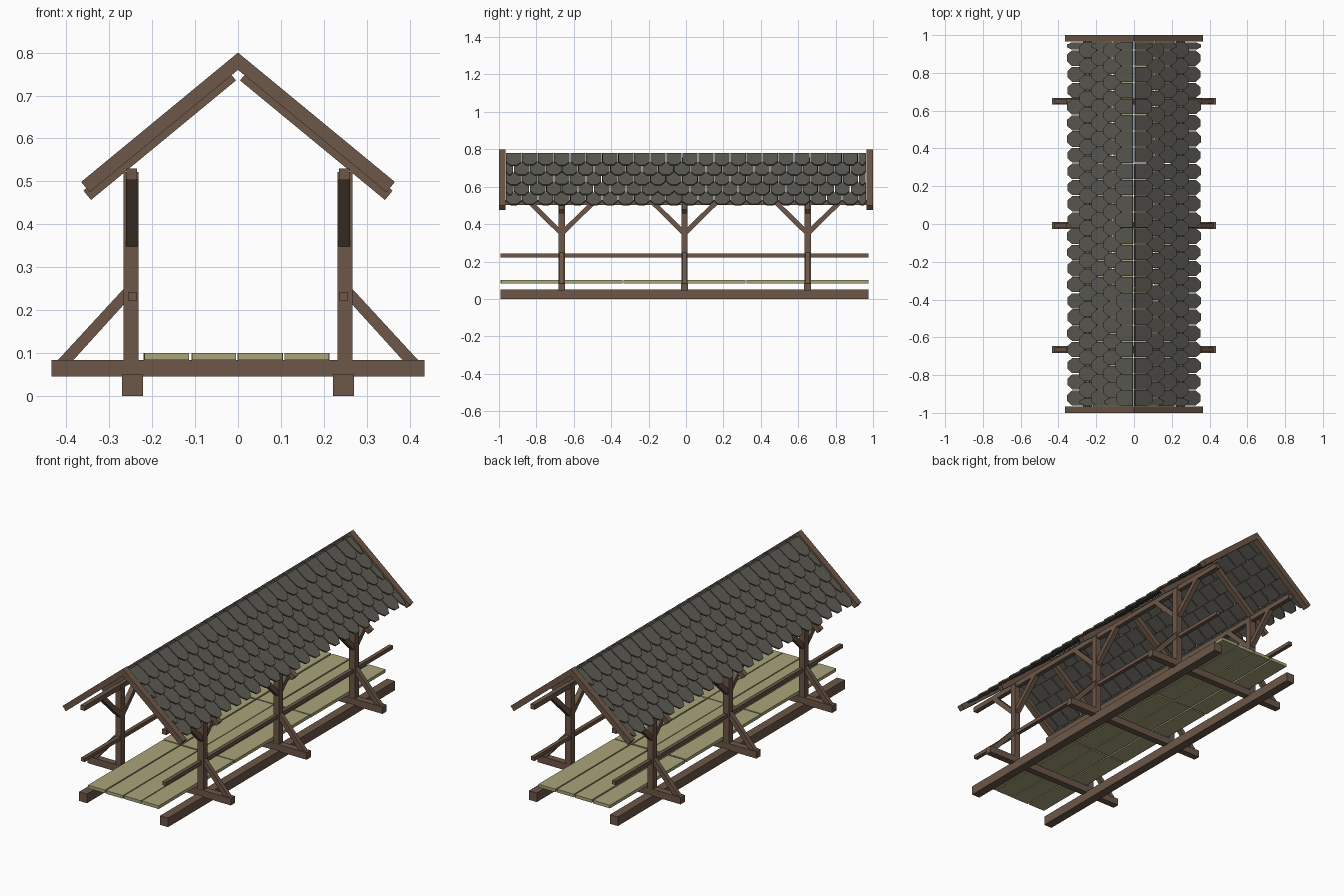
import bpy, bmesh, math, random
from mathutils import Vector as V

if "Cube" in bpy.data.objects:
    bpy.data.objects.remove(bpy.data.objects["Cube"])

random.seed(4)


def material(name, col):
    m = bpy.data.materials.new(name)
    m.diffuse_color = (*col, 1)
    m.use_nodes = True
    m.node_tree.nodes["Principled BSDF"].inputs["Base Color"].default_value = m.diffuse_color
    return m


WOOD = material("dark_wood", (0.15, 0.095, 0.064))
PLANK = material("pale_wood", (0.40, 0.37, 0.19))
SLATE = material("slate", (0.105, 0.10, 0.085))


def add_prism(bm, pts, vec):
    # polygon swept along a vector
    a = [bm.verts.new(p) for p in pts]
    b = [bm.verts.new(V(p) + V(vec)) for p in pts]
    n = len(a)
    bm.faces.new(a)
    bm.faces.new(b[::-1])
    for i in range(n):
        bm.faces.new((a[i], a[(i + 1) % n], b[(i + 1) % n], b[i]))


def finish(name, bm, mat):
    bmesh.ops.recalc_face_normals(bm, faces=bm.faces)
    me = bpy.data.meshes.new(name)
    bm.to_mesh(me)
    bm.free()
    me.materials.append(mat)
    ob = bpy.data.objects.new(name, me)
    bpy.context.collection.objects.link(ob)


def prism(name, pts, vec, mat=WOOD):
    bm = bmesh.new()
    add_prism(bm, pts, vec)
    finish(name, bm, mat)


def box(name, x0, x1, y0, y1, z0, z1, mat=WOOD):
    prism(name, [(x0, y0, z0), (x1, y0, z0), (x1, y1, z0), (x0, y1, z0)],
          (0, 0, z1 - z0), mat)


Y0, Y1 = -0.993, 0.977
FRAMES = (-0.665, -0.008, 0.65)
SIDES = (("left", -1), ("right", 1))
ANG = math.radians(39.5)
C, S = math.cos(ANG), math.sin(ANG)

# cross beams
for i, y in enumerate(FRAMES):
    box(f"cross_beam_{i}", -0.435, 0.435, y - 0.018, y + 0.018, 0.045, 0.083)

for side, s in SIDES:
    # long members
    box(f"{side}_ground_beam", s * 0.222, s * 0.27, Y0, Y1, 0, 0.05)
    box(f"{side}_rail", s * 0.236, s * 0.257, Y0, Y1, 0.222, 0.242)
    box(f"{side}_top_plate", s * 0.235, s * 0.26, Y0, Y1, 0.503, 0.53)

    down = V((s * C, 0, -S))
    up = V((s * S, 0, C))
    for i, y in enumerate(FRAMES):
        # post
        box(f"{side}_post_{i}", s * 0.232, s * 0.267, y - 0.017, y + 0.017, 0.083, 0.522)
        # outer leaning brace
        prism(f"{side}_outer_brace_{i}",
              [(s * x, y - 0.012, z) for x, z in
               ((0.266, 0.213), (0.266, 0.25), (0.42, 0.083), (0.384, 0.083))],
              (0, 0.024, 0))
        # pair of braces up to the top plate
        for k in (-1, 1):
            prism(f"{side}_plate_brace_{i}_{k}",
                  [(s * 0.234, y + k * a, z) for a, z in
                   ((0.016, 0.347), (0.016, 0.383), (0.14, 0.505), (0.177, 0.505))],
                  (s * 0.027, 0, 0))
        # rafter
        o = V((0, y - 0.014, 0.739))
        a, b = o + down * 0.006, o + down * 0.444
        prism(f"{side}_rafter_{i}", [a, b, b + up * 0.028, a + up * 0.028], (0, 0.028, 0))

    # barge boards, mitred at the ridge
    for end, y in (("front", -1.0), ("back", 0.965)):
        top = V((0, y, 0.80))
        tip = top + down * 0.474
        prism(f"{side}_{end}_barge_board",
              [top, tip, tip - up * 0.031, V((0, y, 0.80 - 0.031 / C))], (0, 0.035, 0))

    # roof tiles: five staggered courses with clipped lower corners
    bm = bmesh.new()
    ridge = V((0, 0, 0.776))
    pitch, start = 1.928 / 22.5, -0.964
    for row in range(5):
        u0 = 0.002 + row * 0.083
        for i in range(23):
            half = i == (0 if row % 2 else 22)
            a = start + pitch * (i - (0.5 if row % 2 and i else 0))
            g = random.uniform(0.001, 0.0035)
            b = a + pitch * (0.5 if half else 1) - g
            a += g
            cut = 0.012 if half else 0.023
            L = 0.110 + random.uniform(-0.002, 0.002)

            def P(u, y):
                return ridge + down * (u0 + u) + up * (0.009 * u / L) + V((0, y, 0))
            add_prism(bm, [P(0, a), P(0, b), P(L - 0.031, b), P(L, b - cut),
                           P(L, a + cut), P(L - 0.031, a)], up * 0.008)
    finish(f"{side}_roof_tiles", bm, SLATE)

# floor planks, four rows of three with slightly uneven ends
for r in range(4):
    x = -0.219 + r * 0.1095
    for k in range(3):
        y = Y0 + k * 0.658
        j = random.uniform(-0.003, 0.003)
        w = random.uniform(-0.002, 0.002)
        box(f"floor_plank_{r}_{k}", x + w, x + 0.103 + w, y + abs(j), y + 0.651 + j,
            0.083, 0.1, PLANK)
